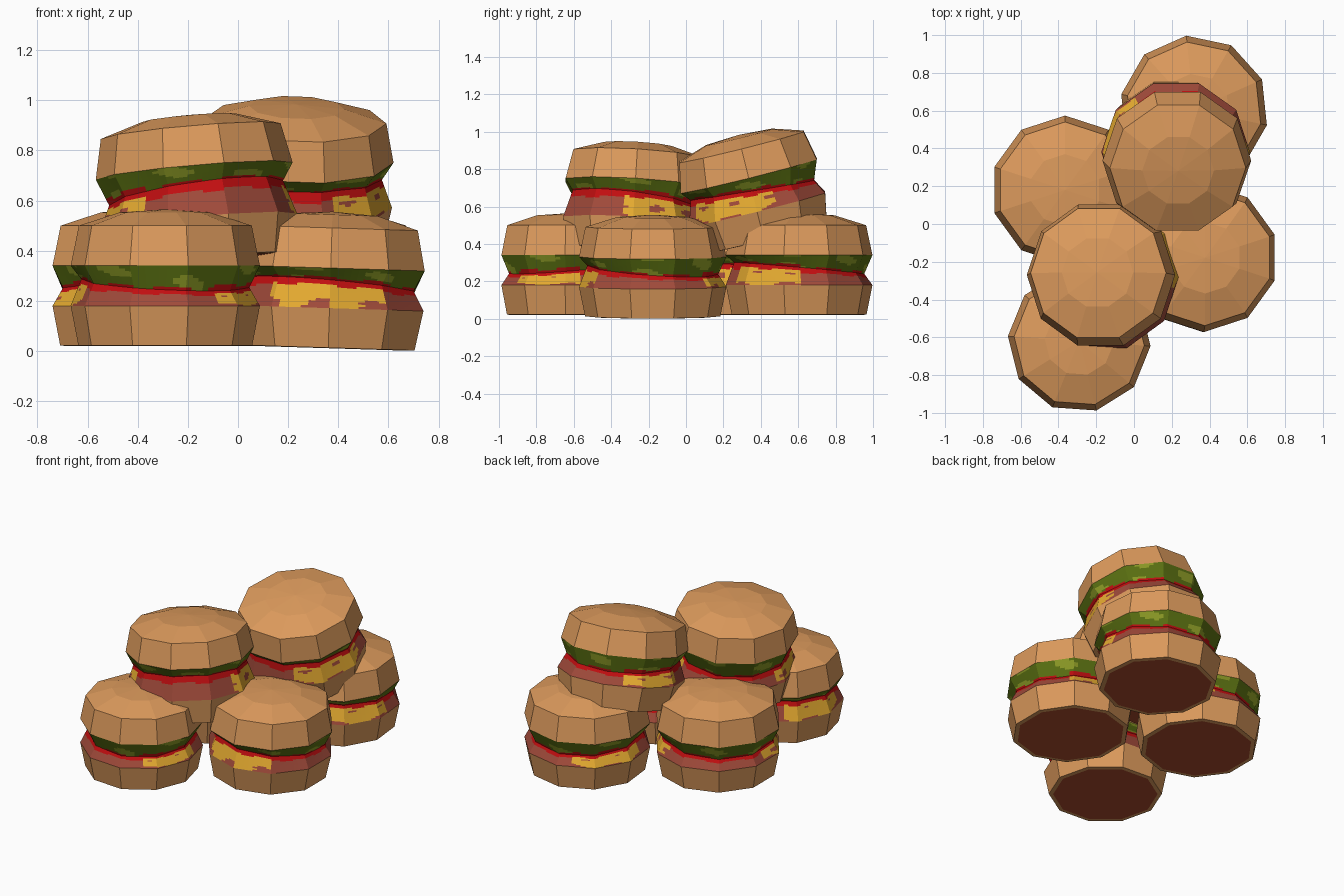
import bpy, bmesh, math, random
from mathutils import Matrix, Vector

if "Cube" in bpy.data.objects:
    bpy.data.objects.remove(bpy.data.objects["Cube"])

SIDES = 10
COLS = 8
ROWS_LOW, ROWS_UP = 12, 8


def srgb(r, g, b):
    def lin(c):
        c /= 255
        return c / 12.92 if c <= 0.04045 else ((c + 0.055) / 1.055) ** 2.4
    return (lin(r), lin(g), lin(b), 1)


def mat(name, *rgb):
    m = bpy.data.materials.new(name)
    m.diffuse_color = srgb(*rgb)
    m.use_nodes = True
    m.node_tree.nodes["Principled BSDF"].inputs["Base Color"].default_value = m.diffuse_color
    return m


BUN = mat("toasted bun", 220, 154, 92)
BASE = mat("dark bun base", 172, 76, 44)
PATTY = mat("meat patty", 160, 74, 58)
CHEESE = mat("yellow cheese", 228, 170, 48)
TOMATO = mat("red tomato", 194, 14, 16)
GREEN = mat("lettuce green", 92, 114, 18)
LIGHT = mat("light lettuce", 142, 156, 38)


def ring_point(k, cols, r, z):
    """Point on a ten-sided ring whose straight sides are split into columns."""
    s, f = divmod(k, cols)
    a, b = (Vector((math.cos(t), math.sin(t), 0)) * r
            for t in (math.tau * s / SIDES, math.tau * (s + 1) / SIDES))
    p = a.lerp(b, f / cols)
    return (p.x, p.y, z)


def loft(name, profile, mats, world, cols=1, rule=None, base=False, lift=None):
    """Ten-sided lathe through (radius, height) rings, coloured by rule(row, angle)."""
    bm = bmesh.new()
    n = SIDES * cols
    rings = []
    for i, (r, z) in enumerate(profile):
        if r == 0:
            rings.append([bm.verts.new((0, 0, z))] * n)
        else:
            rings.append([bm.verts.new(ring_point(k, cols, r, z + (lift(i, 360 * k / n) if lift else 0)))
                          for k in range(n)])
    for row in range(len(rings) - 1):
        lo, hi = rings[row], rings[row + 1]
        for k in range(n):
            j = (k + 1) % n
            quad = [lo[k], lo[j], hi[j], hi[k]]
            if hi[k] is hi[j]:
                quad = quad[:3]
            f = bm.faces.new(quad)
            if rule:
                f.material_index = rule(row, 360 * (k + 0.5) / n)
    if base:
        f = bm.faces.new(list(reversed(rings[0])))
        f.material_index = 1
    me = bpy.data.meshes.new(name)
    bm.to_mesh(me)
    bm.free()
    for m in mats:
        me.materials.append(m)
    ob = bpy.data.objects.new(name, me)
    ob.matrix_world = world
    bpy.context.collection.objects.link(ob)


def burger(tag, pos, spin, cheese, high, tilt_x=0, tilt_y=0, extra=0.0, seed=0, wide=1.0):
    """cheese: direction of the cheese corners; high: direction where the patty is thickest."""
    rng = random.Random(seed)
    world = (Matrix.Translation(pos)
             @ Matrix.Rotation(math.radians(tilt_y), 4, 'Y')
             @ Matrix.Rotation(math.radians(tilt_x), 4, 'X')
             @ Matrix.Rotation(math.radians(spin), 4, 'Z')
             @ Matrix.Diagonal((wide, wide, 1, 1)))
    ph = [rng.uniform(0, 6.28) for _ in range(4)]

    # bottom bun with dark base
    loft("bottom_bun_" + tag, [(0.335, 0), (0.362, 0.002), (0.394, 0.16)],
         [BUN, BASE], world, base=True)

    # fillings: lower slope (patty, cheese, tomato) and upper slope (lettuce)
    lo, mid, hi = (0.394, 0.16), (0.35, 0.25 + 0.6 * extra), (0.394, 0.32 + extra)

    def steps(a, b, n):
        return [(a[0] + (b[0] - a[0]) * i / n, a[1] + (b[1] - a[1]) * i / n) for i in range(n)]
    prof = steps(lo, mid, ROWS_LOW) + steps(mid, hi, ROWS_UP) + [hi]

    def lift(i, ang):
        w = i / ROWS_LOW if i <= ROWS_LOW else 1 - (i - ROWS_LOW) / ROWS_UP
        return 0.03 * w * math.cos(math.radians(ang + spin - high))

    def rule(row, ang):
        a = math.radians(ang)
        off = abs((ang + spin - cheese + 90) % 180 - 90)   # angle from nearest cheese corner
        wave = math.sin(a * 9 + ph[0])
        cheesy = off < 34 + 5 * wave
        if row < ROWS_LOW:
            t = (row + 0.5) / ROWS_LOW
            if t > (0.82 if cheesy else 0.72) + 0.05 * wave:
                return 2
            if cheesy:
                blotch = math.sin(a * 11 + ph[1]) + math.sin(t * 7 + ph[2]) > 1.35
                drip = t < 0.004 * off + 0.08 * wave
                return 0 if (blotch and t < 0.65) or drip else 1
            return 0
        t = (row - ROWS_LOW + 0.5) / ROWS_UP
        if t < (0.2 if cheesy else 0.1) + 0.08 * wave:
            return 2
        spot = math.sin(a * 7 + ph[3]) + math.sin(t * 6 + a * 3 + ph[1])
        return 4 if spot > 1.0 else 3
    loft("fillings_" + tag, prof, [PATTY, CHEESE, TOMATO, GREEN, LIGHT], world, COLS, rule, lift=lift)

    # domed top bun
    loft("top_bun_" + tag, [(0.394, 0.32 + extra), (0.36, 0.48 + extra),
                            (0.19, 0.533 + extra), (0, 0.545 + extra)], [BUN], world)


# four burgers on the ground, two leaning on top
burger("left", (-0.365, 0.18, 0.02), 18, 30, -35, seed=1)
burger("right", (0.36, -0.178, 0.011), 90, -95, -130, tilt_y=1.8, seed=2)
burger("front", (-0.29, -0.62, 0.02), -4, -20, 120, seed=3, wide=0.96)
burger("back", (0.318, 0.605, 0.02), -12, -33, -80, seed=4)
burger("upper_front", (-0.143, -0.292, 0.355), 36, 25, -50, -3.5, -5, 0.045, 5)
burger("upper_back", (0.215, 0.419, 0.43), 0, -22, -75, 14, 2, 0.025, 6)
